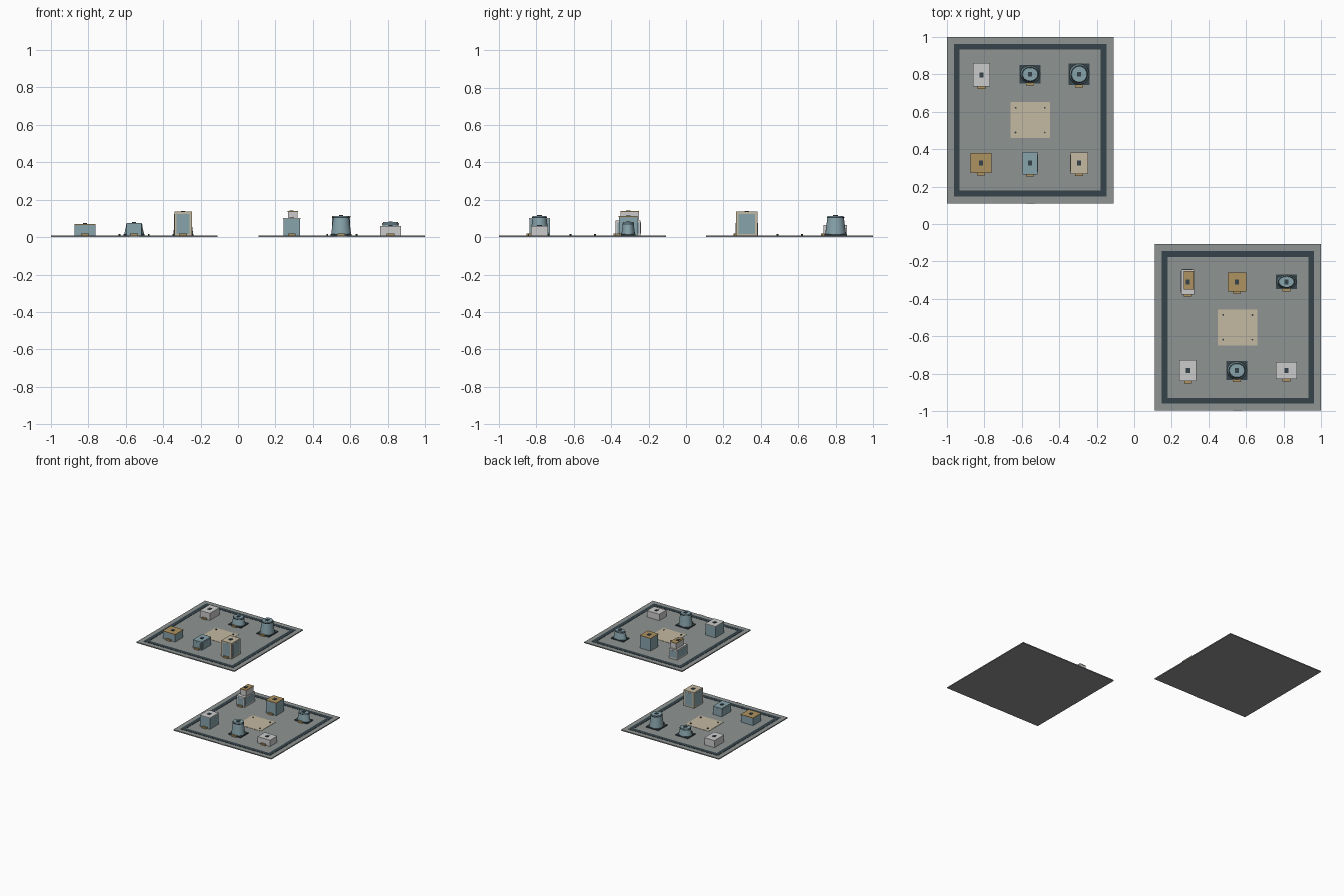
import bpy
from math import cos, sin, pi

if "Cube" in bpy.data.objects:
    bpy.data.objects.remove(bpy.data.objects["Cube"])


def material(name, hexcol):
    rgb = [int(hexcol[i:i + 2], 16) / 255 for i in (0, 2, 4)]
    m = bpy.data.materials.new(name)
    m.diffuse_color = [((c + 0.055) / 1.055) ** 2.4 for c in rgb] + [1]
    m.use_nodes = True
    m.node_tree.nodes["Principled BSDF"].inputs["Base Color"].default_value = m.diffuse_color
    return m


PAVE = material("paving", "8f9491")
DARK = material("dark_slate", "36444b")
GLASS = material("blue_glass", "87a3ab")
TAN = material("ochre", "ad9260")
CREAM = material("cream", "c4b9a1")
WHITE = material("off_white", "c3c7c5")


def mesh(name, verts, faces, mat):
    me = bpy.data.meshes.new(name)
    me.from_pydata(verts, [], faces)
    me.materials.append(mat)
    ob = bpy.data.objects.new(name, me)
    bpy.context.collection.objects.link(ob)
    return ob


def box(name, x, y, z0, z1, w, d, mat):
    v = [(x + sx * w / 2, y + sy * d / 2, z)
         for z in (z0, z1) for sx, sy in ((-1, -1), (1, -1), (1, 1), (-1, 1))]
    f = [(3, 2, 1, 0), (4, 5, 6, 7)] + [(i, (i + 1) % 4, (i + 1) % 4 + 4, i + 4) for i in range(4)]
    return mesh(name, v, f, mat)


def lathe(name, x, y, profile, w, d, mat, n=24):
    """Elliptical stack of rings; profile holds (radius factor, z)."""
    v = [(x + r * w / 2 * cos(2 * pi * i / n), y + r * d / 2 * sin(2 * pi * i / n), z)
         for r, z in profile for i in range(n)]
    f = [(k * n + i, k * n + (i + 1) % n, (k + 1) * n + (i + 1) % n, (k + 1) * n + i)
         for k in range(len(profile) - 1) for i in range(n)]
    f += [tuple(reversed(range(n))), tuple(range(len(v) - n, len(v)))]
    return mesh(name, v, f, mat)


G = 0.008      # top of the paving


def roof_unit_and_canopy(name, x, y, top, d):
    box(name + "_roof_unit", x, y, top, top + 0.004, 0.022, 0.026, DARK)
    box(name + "_canopy", x, y - d / 2 - 0.005, G, G + 0.012, 0.042, 0.014, TAN)


# glazed block under a thin coloured roof
def glazed(name, x, y, w, d, top, mat):
    box(name + "_body", x, y, G, top - 0.005, w - 0.003, d - 0.003, GLASS)
    box(name + "_roof", x, y, top - 0.005, top, w, d, mat)
    roof_unit_and_canopy(name, x, y, top, d)


# solid block with one inset-looking glass panel per side
def framed(name, x, y, w, d, top, mat):
    box(name + "_body", x, y, G, top, w, d, mat)
    z0, z1 = G + 0.01, top - 0.012
    box(name + "_glass_front_back", x, y, z0, z1, w - 0.026, d + 0.002, GLASS)
    box(name + "_glass_sides", x, y, z0, z1, w + 0.002, d - 0.026, GLASS)
    roof_unit_and_canopy(name, x, y, top, d)


# pale block with vertical fins over glass
def finned(name, x, y, w, d, top, mat):
    box(name + "_body", x, y, G, top - 0.008, w - 0.006, d - 0.006, GLASS)
    box(name + "_roof", x, y, top - 0.008, top, w, d, mat)
    for i in range(5):
        t = i / 4 - 0.5
        box(name + "_fin_y", x + t * (w - 0.006), y, G, top - 0.008, 0.006, d, mat)
        box(name + "_fin_x", x, y + t * (d - 0.006), G, top - 0.008, w, 0.006, mat)
    roof_unit_and_canopy(name, x, y, top, d)


# tapered round tower on a dark plinth
def tower(name, x, y, w, d, top, mat):
    box(name + "_plinth", x, y, G, G + 0.008, w, d, DARK)
    lathe(name + "_body", x, y, [(0.95, G + 0.008), (0.76, top - 0.012)], w, d, mat)
    lathe(name + "_rim", x, y, [(0.80, top - 0.012), (0.80, top - 0.007)], w, d, DARK)
    lathe(name + "_cap", x, y, [(0.75, top - 0.007), (0.72, top)], w, d, mat)
    roof_unit_and_canopy(name, x, y, top, d)


# two-tier block
def stepped(name, x, y, w, d, top, mat):
    box(name + "_lower", x, y, G, 0.09, w, d, mat)
    box(name + "_lower_glass", x, y, G + 0.012, 0.078, w + 0.002, d - 0.02, GLASS)
    box(name + "_lower_glass_front", x, y, G + 0.012, 0.078, w - 0.02, d + 0.002, GLASS)
    box(name + "_upper", x + 0.006, y + 0.008, 0.09, top - 0.005, 0.052, 0.097, WHITE)
    box(name + "_upper_roof", x + 0.006, y + 0.008, top - 0.005, top, 0.055, 0.1, TAN)
    roof_unit_and_canopy(name, x, y, top, d)


def ground(name, x, y):
    box(name + "_slab", x, y, 0, G, 0.89, 0.89, PAVE)
    for s in (-1, 1):       # ring road strips
        box(name + "_road_x", x, y + s * 0.392, G, G + 0.002, 0.814, 0.031, DARK)
        box(name + "_road_y", x + s * 0.392, y, G, G + 0.002, 0.031, 0.753, DARK)
    box(name + "_plaza", x, y, G, G + 0.002, 0.21, 0.192, CREAM)
    for sx in (-1, 1):      # plaza bollards
        for sy in (-1, 1):
            lathe(name + "_bollard", x + sx * 0.078, y + sy * 0.066,
                  [(1, G), (1, 0.018)], 0.01, 0.01, DARK, 8)
    box(name + "_edge_plate", x, y - 0.445, 0.001, G + 0.001, 0.05, 0.006, WHITE)


ground("block_a", -0.555, 0.555)
ground("block_b", 0.555, -0.552)

BUILDINGS = [
    (finned, -0.815, 0.797, 0.092, 0.126, 0.066, WHITE),
    (tower, -0.555, 0.80, 0.112, 0.097, 0.074, GLASS),
    (tower, -0.293, 0.80, 0.112, 0.117, 0.114, GLASS),
    (glazed, -0.818, 0.325, 0.114, 0.107, 0.071, TAN),
    (framed, -0.555, 0.325, 0.08, 0.12, 0.076, GLASS),
    (framed, -0.293, 0.325, 0.095, 0.113, 0.136, CREAM),
    (stepped, 0.286, -0.309, 0.072, 0.134, 0.139, WHITE),
    (glazed, 0.551, -0.309, 0.098, 0.102, 0.113, TAN),
    (tower, 0.815, -0.309, 0.112, 0.077, 0.08, GLASS),
    (glazed, 0.287, -0.783, 0.092, 0.113, 0.102, WHITE),
    (tower, 0.551, -0.783, 0.112, 0.1, 0.114, GLASS),
    (finned, 0.815, -0.783, 0.113, 0.092, 0.06, WHITE),
]
for i, (build, *args) in enumerate(BUILDINGS):
    build(f"building_{i + 1}", *args)

# smooth the round towers only
for ob in bpy.context.collection.objects:
    if len(ob.data.polygons) > 20:
        ob.select_set(True)
        bpy.context.view_layer.objects.active = ob
bpy.ops.object.shade_smooth_by_angle()
